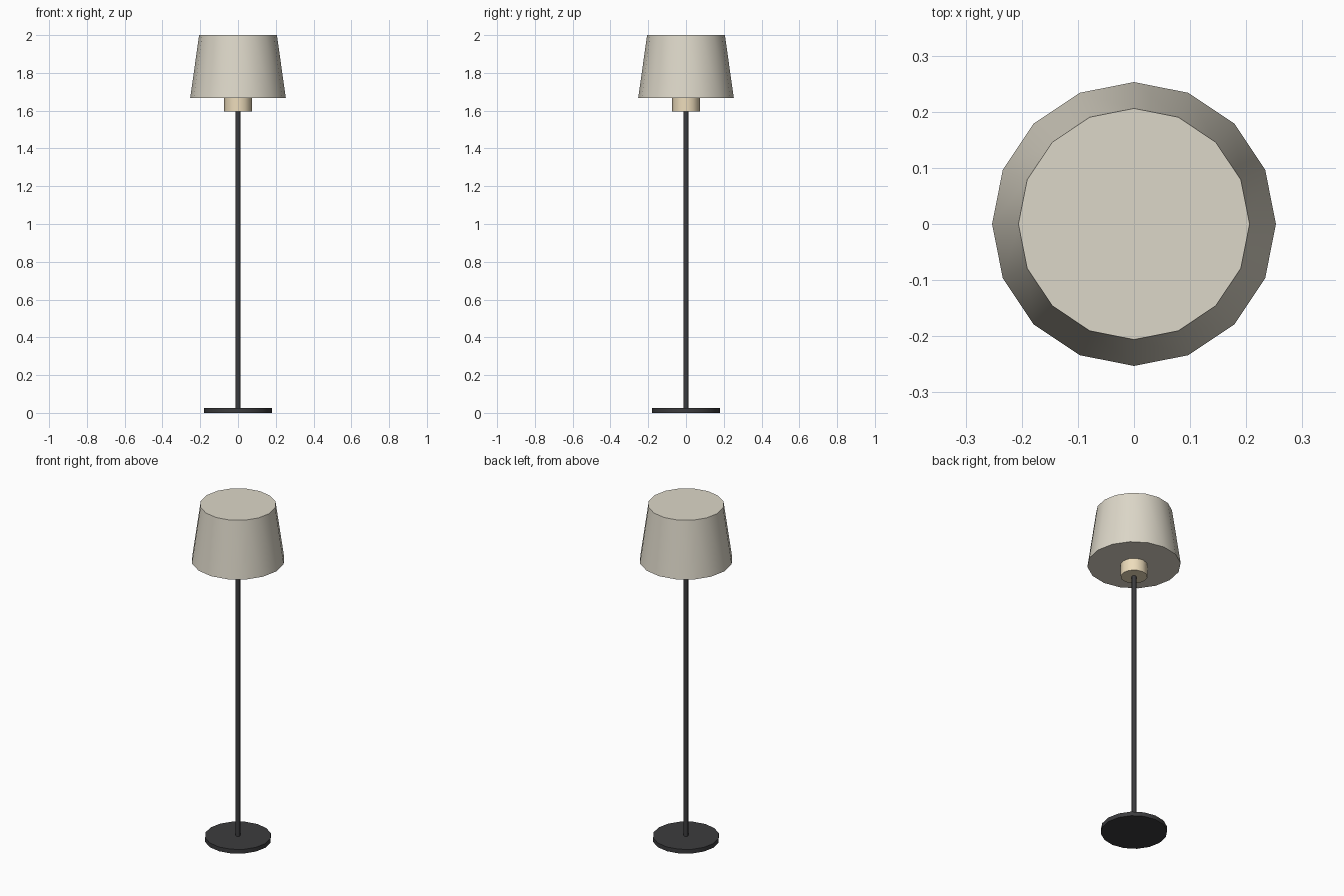
import bpy
import math

if "Cube" in bpy.data.objects:
    bpy.data.objects.remove(bpy.data.objects["Cube"])


def material(name, color):
    m = bpy.data.materials.new(name)
    m.diffuse_color = color
    m.use_nodes = True
    m.node_tree.nodes["Principled BSDF"].inputs["Base Color"].default_value = m.diffuse_color
    return m


dark = material("dark_metal", (0.045, 0.045, 0.048, 1))
fabric = material("shade_fabric", (0.72, 0.68, 0.58, 0.95))
glow = material("warm_bulb", (0.85, 0.72, 0.50, 1))


def tapered(name, sides, r_bottom, r_top, z0, z1, mat):
    """Capped cone section standing between z0 and z1 on the z axis."""
    bpy.ops.mesh.primitive_cone_add(
        vertices=sides, radius1=r_bottom, radius2=r_top,
        depth=z1 - z0, location=(0, 0, (z0 + z1) / 2))
    ob = bpy.context.object
    ob.name = name
    ob.data.materials.append(mat)
    bpy.ops.object.shade_smooth_by_angle(angle=math.radians(50))
    return ob


# Round foot and slim pole
tapered("base", 16, 0.18, 0.18, 0.0, 0.025, dark)
tapered("pole", 8, 0.013, 0.013, 0.025, 1.60, dark)

# Bulb holder reaching up into the shade
tapered("bulb", 12, 0.073, 0.073, 1.595, 1.74, glow)

# Closed tapered lampshade
tapered("lampshade", 16, 0.253, 0.206, 1.668, 2.0, fabric)
